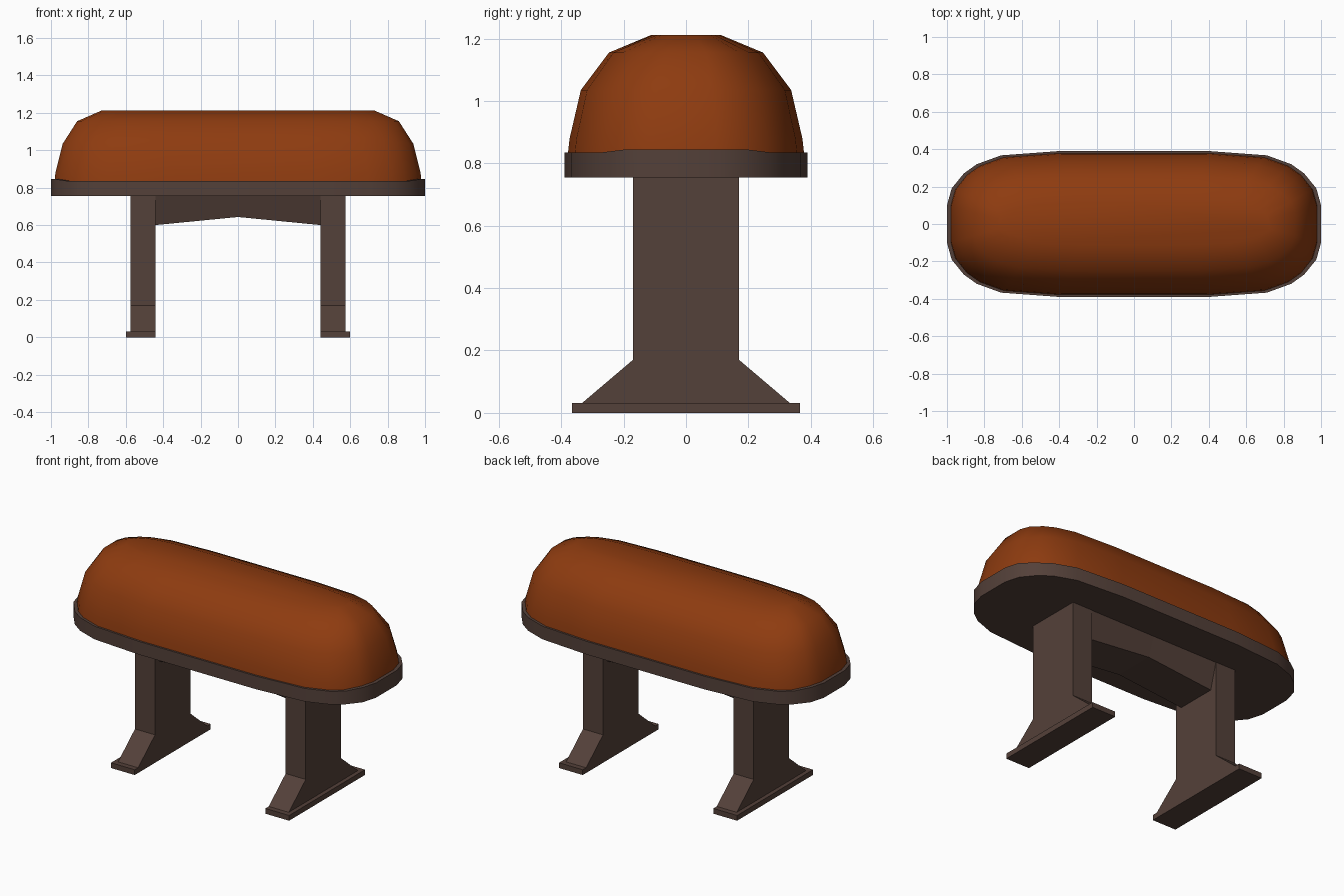
import bpy, bmesh

cube = bpy.data.objects.get("Cube")
if cube:
    bpy.data.objects.remove(cube, do_unlink=True)


def material(name, rgb):
    m = bpy.data.materials.new(name)
    m.use_nodes = True
    m.diffuse_color = (*rgb, 1)
    m.node_tree.nodes["Principled BSDF"].inputs["Base Color"].default_value = (*rgb, 1)
    return m


leather = material("orange_brown_leather", (0.27, 0.044, 0.005))
wood = material("dark_brown_wood", (0.088, 0.052, 0.041))


def skin(name, rings, mat, smooth=None):
    """Bridge equal-length rings of points and cap both ends."""
    bm = bmesh.new()
    loops = [[bm.verts.new(p) for p in ring] for ring in rings]
    n = len(loops[0])
    for a, b in zip(loops, loops[1:]):
        for i in range(n):
            j = (i + 1) % n
            bm.faces.new((a[i], a[j], b[j], b[i]))
    bm.faces.new(loops[0][::-1])
    bm.faces.new(loops[-1])
    bmesh.ops.recalc_face_normals(bm, faces=bm.faces[:])
    mesh = bpy.data.meshes.new(name)
    bm.to_mesh(mesh)
    bm.free()
    mesh.materials.append(mat)
    ob = bpy.data.objects.new(name, mesh)
    bpy.context.collection.objects.link(ob)
    if smooth:
        bpy.ops.object.select_all(action='DESELECT')
        ob.select_set(True)
        bpy.context.view_layer.objects.active = ob
        bpy.ops.object.shade_smooth_by_angle(angle=smooth)
    return ob


def box(name, x0, x1, y, z0, z1, mat):
    rect = [(x0, -y), (x1, -y), (x1, y), (x0, y)]
    return skin(name, [[(*p, z) for p in rect] for z in (z0, z1)], mat)


# Rounded seat outline, mirrored from one quarter
quarter = [(1, 0.10), (0.975, 0.19), (0.91, 0.27), (0.84, 0.32), (0.71, 0.367), (0.40, 0.39)]
half = quarter + [(0, 0.39)] + [(-x, y) for x, y in reversed(quarter)]
outline = half + [(-x, -y) for x, y in half]


def ring(a, b, z, lift=0):
    return [(x * a, y / 0.39 * b, z + lift * (abs(x) > 0.97)) for x, y in outline]


# Seat board, its rim slightly raised at the ends
skin("seat_board", [ring(1, 0.39, 0.755), ring(1, 0.39, 0.835, 0.01),
                    ring(0.97, 0.372, 0.835, 0.01)], wood, 0.7)

# Domed cushion
profile = [(0.982, 0.38, 0.82), (0.976, 0.373, 0.88), (0.937, 0.337, 1.035),
           (0.86, 0.247, 1.155), (0.73, 0.11, 1.212)]
skin("cushion", [ring(*p) for p in profile], leather, 1.1)

# Flared legs on foot plates
leg_half = [(0.17, 0.755), (0.17, 0.17), (0.335, 0.03)]
leg_profile = leg_half + [(-y, z) for y, z in reversed(leg_half)]
for side, s in (("left", 1), ("right", -1)):
    skin(side + "_leg", [[(s * x, y, z) for y, z in leg_profile] for x in (0.44, 0.575)], wood)
    box(side + "_foot_plate", s * 0.44, s * 0.60, 0.365, 0, 0.032, wood)

# Arched stretcher with sides that taper downwards
skin("stretcher", [[(x, -0.168, 0.755), (x, -0.125, z), (x, 0.125, z), (x, 0.168, 0.755)]
                   for x, z in ((-0.44, 0.60), (0, 0.643), (0.44, 0.60))], wood)
